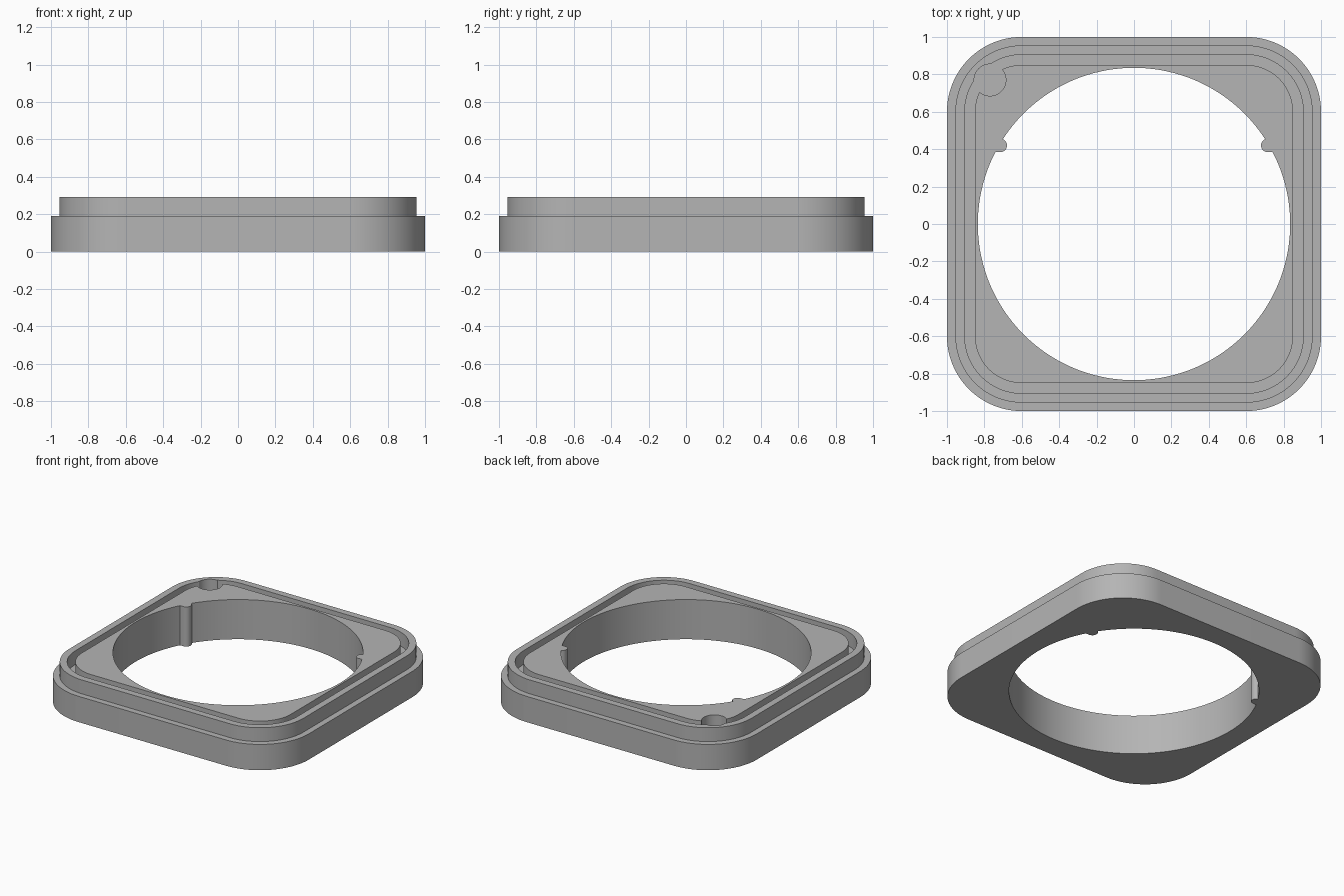
import bpy, bmesh, math

if "Cube" in bpy.data.objects:
    bpy.data.objects.remove(bpy.data.objects["Cube"])

STEPS = 32          # segments per corner
TOP, LEDGE = 0.292, 0.19

grey = bpy.data.materials.new("mid_grey")
grey.diffuse_color = (0.46, 0.46, 0.46, 1)
grey.use_nodes = True
grey.node_tree.nodes["Principled BSDF"].inputs["Base Color"].default_value = grey.diffuse_color


def rounded_square(half, radius, z):
    c = half - radius
    pts = []
    for k in range(4):
        mid = math.pi / 4 + k * math.pi / 2
        sx, sy = math.copysign(c, math.cos(mid)), math.copysign(c, math.sin(mid))
        for i in range(STEPS + 1):
            a = k * math.pi / 2 + i / STEPS * math.pi / 2
            pts.append((sx + radius * math.cos(a), sy + radius * math.sin(a), z))
    return pts


def circle(radius, z):
    n = 4 * (STEPS + 1)
    return [(radius * math.cos((i + 0.5) / n * math.tau),
             radius * math.sin((i + 0.5) / n * math.tau), z) for i in range(n)]


def make_object(name, bm):
    bmesh.ops.recalc_face_normals(bm, faces=bm.faces[:])
    me = bpy.data.meshes.new(name)
    bm.to_mesh(me)
    bm.free()
    me.materials.append(grey)
    ob = bpy.data.objects.new(name, me)
    bpy.context.collection.objects.link(ob)
    return ob


def prism(name, outline, z0, z1):
    bm = bmesh.new()
    f = bm.faces.new([bm.verts.new((x, y, z0)) for x, y in outline])
    ext = bmesh.ops.extrude_face_region(bm, geom=[f])
    for v in ext["geom"]:
        if isinstance(v, bmesh.types.BMVert):
            v.co.z = z1
    return make_object(name, bm)


def combine(target, tool, operation):
    bpy.context.view_layer.objects.active = target
    m = target.modifiers.new(operation, 'BOOLEAN')
    m.object, m.operation, m.solver = tool, operation, 'EXACT'
    bpy.ops.object.modifier_apply(modifier=m.name)
    bpy.data.objects.remove(tool)


# Frame: stepped outside, seal groove in the top, round bore
loops = [rounded_square(1.0, 0.4, 0), rounded_square(1.0, 0.4, LEDGE),
         rounded_square(0.955, 0.355, LEDGE), rounded_square(0.955, 0.355, TOP),
         rounded_square(0.905, 0.305, TOP), rounded_square(0.905, 0.305, LEDGE),
         rounded_square(0.85, 0.25, LEDGE), rounded_square(0.85, 0.25, TOP),
         circle(0.835, TOP), circle(0.835, 0)]
bm = bmesh.new()
rings = [[bm.verts.new(p) for p in loop] for loop in loops]
for a, b in zip(rings, rings[1:] + rings[:1]):
    for i in range(len(a)):
        j = (i + 1) % len(a)
        bm.faces.new((a[i], a[j], b[j], b[i]))
frame = make_object("frame", bm)

# Round-nosed keys on the bore wall
for side in (-1, 1):
    nose = [(0.715 + 0.036 * math.cos(a), 0.42 + 0.036 * math.sin(a))
            for a in (math.pi / 2 + i / 16 * math.pi for i in range(17))]
    outline = [(side * x, y) for x, y in nose + [(0.775, 0.384), (0.775, 0.456)]]
    combine(frame, prism("key", outline, 0, TOP), 'UNION')

# Round pocket in the back left corner
pocket = [(-0.77 + 0.085 * math.cos(i / 48 * math.tau),
           0.77 + 0.085 * math.sin(i / 48 * math.tau)) for i in range(48)]
combine(frame, prism("pocket", pocket, 0.185, 0.5), 'DIFFERENCE')

# Smooth curved walls, keep hard edges
bpy.ops.object.select_all(action='DESELECT')
frame.select_set(True)
bpy.context.view_layer.objects.active = frame
bpy.ops.object.shade_smooth_by_angle(angle=math.radians(30))
